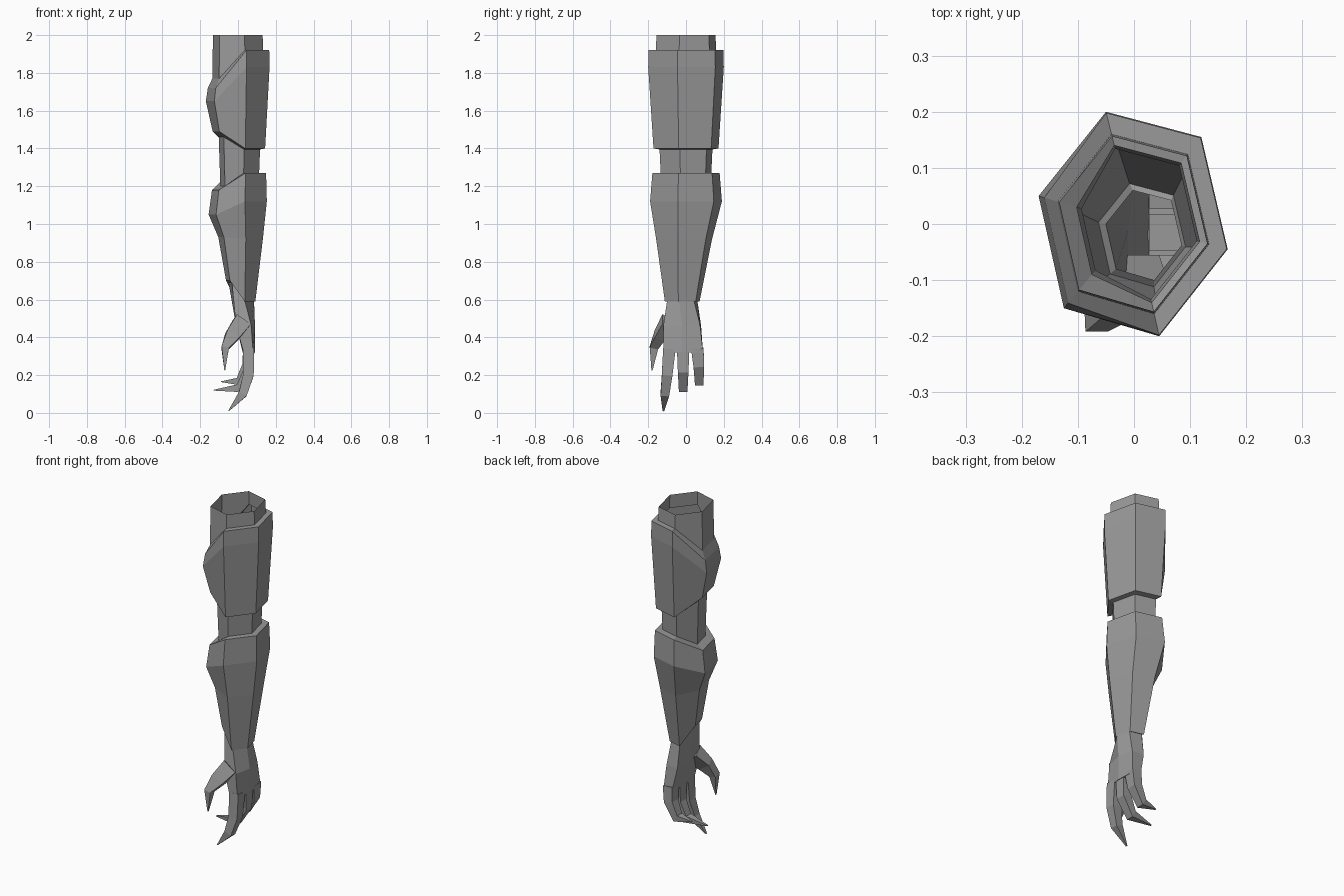
import bpy, bmesh, math
from mathutils import Vector

cube = bpy.data.objects.get("Cube")
if cube:
    bpy.data.objects.remove(cube, do_unlink=True)

grey = bpy.data.materials.new("plain_grey")
grey.use_nodes = True
colour = (0.32, 0.32, 0.32, 1)
grey.diffuse_color = colour
grey.node_tree.nodes["Principled BSDF"].inputs["Base Color"].default_value = colour


def loft(name, rings, cap_start=False, cap_end=False):
    """Skin a list of equal-sized point rings with quads."""
    bm = bmesh.new()
    rows = [[bm.verts.new(p) for p in ring] for ring in rings]
    n = len(rows[0])
    for a, b in zip(rows, rows[1:]):
        for i in range(n):
            j = (i + 1) % n
            bm.faces.new((a[i], a[j], b[j], b[i]))
    if cap_start:
        bm.faces.new(rows[0])
    if cap_end:
        bm.faces.new(rows[-1])
    bmesh.ops.recalc_face_normals(bm, faces=bm.faces)
    mesh = bpy.data.meshes.new(name)
    bm.to_mesh(mesh)
    bm.free()
    mesh.materials.append(grey)
    obj = bpy.data.objects.new(name, mesh)
    bpy.context.collection.objects.link(obj)
    return obj


# Skewed hexagon shared by the whole arm; the last two corners are the inner side
HEX = [(-.05, .2), (.12, .155), (.167, -.045), (.045, -.2), (-.125, -.15), (-.17, .05)]


def arm_ring(z, z_in, s, s_in, cx=0, cy=0):
    ring = []
    for i, (x, y) in enumerate(HEX):
        k, h = (s_in, z_in) if i > 3 else (s, z)
        ring.append((x * k + cx, y * k + cy, h))
    return ring


sleeve_top = arm_ring(2, 2, .78, .78)
upper_lip = arm_ring(1.92, 1.77, .8, .8)
elbow_top = arm_ring(1.395, 1.46, .7, .6)
elbow_low = arm_ring(1.27, 1.2, .67, .55)
wrist = arm_ring(.595, .69, .4, .4, .018, -.02)

loft("upper_sleeve", [sleeve_top, upper_lip])
loft("upper_arm_guard", [
    upper_lip,
    arm_ring(1.92, 1.72, .99, .94),
    arm_ring(1.83, 1.65, 1, 1),
    arm_ring(1.4, 1.49, .86, .79),
    elbow_top])
loft("elbow", [elbow_top, elbow_low])
loft("forearm_guard", [
    elbow_low,
    arm_ring(1.27, 1.18, .89, .81),
    arm_ring(1.12, 1.05, .95, .88, -.006),
    arm_ring(.92, .93, .74, .66, .008, -.01),
    arm_ring(.59, .7, .46, .46, .015, -.02),
    wrist])

# Hand body, flattened towards the knuckles
mid = [(0, .08), (.075, .075), (.09, -.02), (.07, -.12), (-.01, -.115), (-.01, -.01)]
knuckles = [(.03, .09), (.085, .09), (.09, -.02), (.08, -.12), (.03, -.12), (.025, -.02)]
loft("palm", [wrist,
              [(x, y, .46) for x, y in mid],
              [(x, y, .32) for x, y in knuckles]], cap_end=True)


def digit(name, path, sizes):
    """Four-sided finger along a path; sizes are (thickness, width) per point."""
    pts = [Vector(p) for p in path]
    rings = []
    for i, p in enumerate(pts):
        d = pts[min(i + 1, len(pts) - 1)] - pts[max(i - 1, 0)]
        side = Vector((0, 1, 0))
        side = (side - d * side.dot(d) / d.length_squared).normalized()
        across = side.cross(d).normalized()
        t, w = sizes[i]
        rings.append([p + across * t * a / 2 + side * w * b / 2
                      for a, b in ((1, 1), (1, -1), (-1, -1), (-1, 1))])
    loft(name, rings, True, True)


FINGER = [(.06, .066), (.056, .056), (.046, .045), (.004, .008)]
digit("index_finger", [(.056, -.088, .34), (.055, -.1, .2), (.025, -.112, .1), (-.05, -.12, .01)], FINGER)
digit("middle_finger", [(.057, -.015, .34), (.055, -.015, .22), (.005, -.015, .13), (-.13, -.015, .12)], FINGER)
digit("ring_finger", [(.057, .06, .34), (.05, .068, .25), (.005, .07, .165), (-.09, .07, .165)], FINGER)
digit("thumb", [(.02, -.09, .48), (-.03, -.14, .41), (-.068, -.17, .345), (-.07, -.18, .225)],
      [(.09, .08), (.075, .055), (.04, .045), (.004, .006)])
